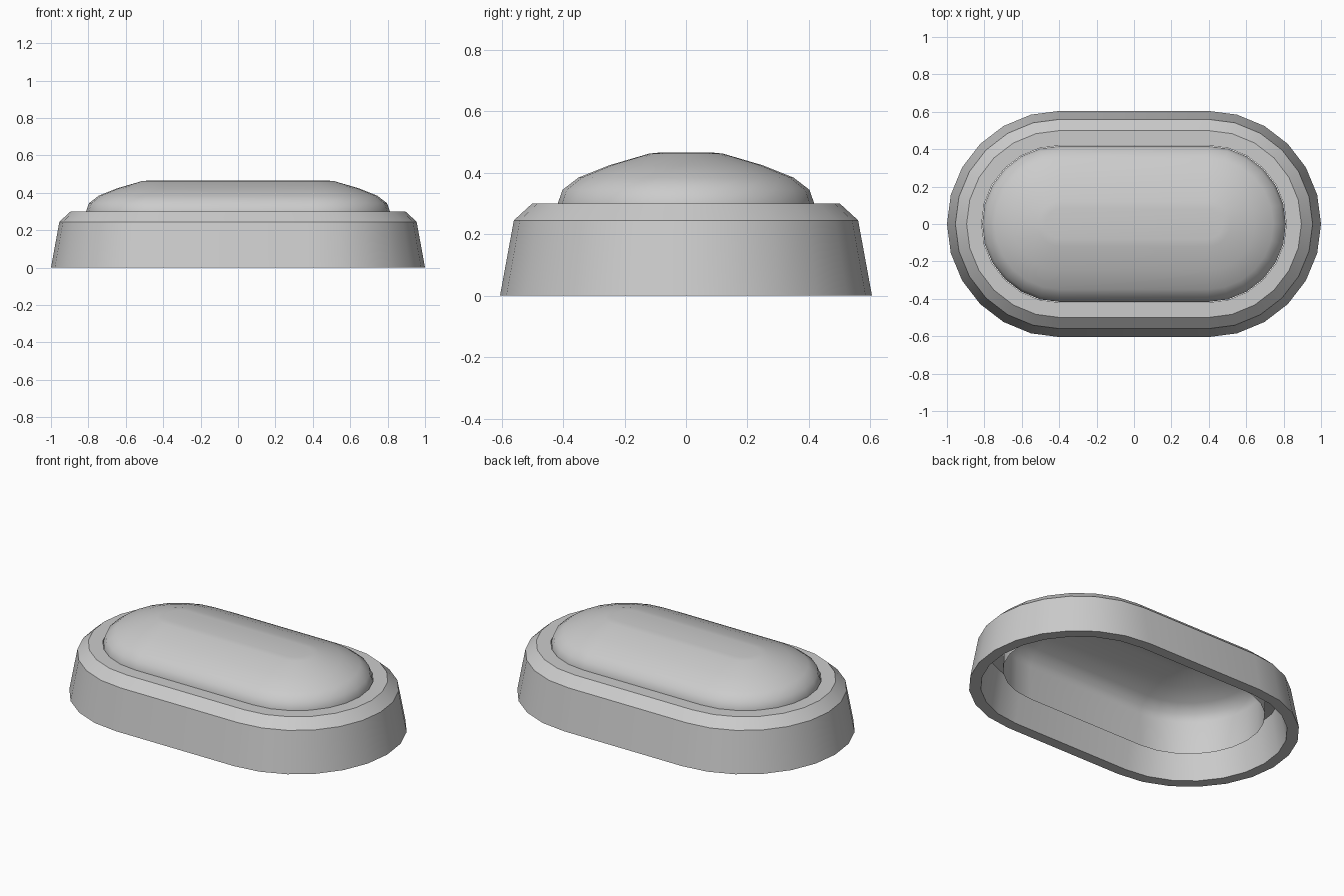
import bpy, bmesh, math

if "Cube" in bpy.data.objects:
    bpy.data.objects.remove(bpy.data.objects["Cube"])

HALF_STRAIGHT = 0.395   # half length of the straight sides
SEGS = 12               # facets on each rounded end


def stadium(bm, r, z):
    """One ring of vertices: two half circles joined by straight sides."""
    ring = []
    for side in (1, -1):
        for i in range(SEGS + 1):
            a = math.pi * i / SEGS - math.pi / 2
            ring.append(bm.verts.new((side * (HALF_STRAIGHT + r * math.cos(a)),
                                      side * r * math.sin(a), z)))
    return ring


def sweep(name, profile, closed=False, cap=False, angle=30):
    """Skin stadium rings given as (radius, height) pairs."""
    bm = bmesh.new()
    rings = [stadium(bm, r, z) for r, z in profile]
    pairs = list(zip(rings, rings[1:]))
    if closed:
        pairs.append((rings[-1], rings[0]))
    n = len(rings[0])
    for lo, hi in pairs:
        for i in range(n):
            j = (i + 1) % n
            bm.faces.new((lo[i], lo[j], hi[j], hi[i]))
    if cap:
        bm.faces.new(rings[-1])
    mesh = bpy.data.meshes.new(name)
    bm.to_mesh(mesh)
    bm.free()
    ob = bpy.data.objects.new(name, mesh)
    bpy.context.collection.objects.link(ob)
    bpy.ops.object.select_all(action='DESELECT')
    bpy.context.view_layer.objects.active = ob
    ob.select_set(True)
    bpy.ops.object.shade_smooth_by_angle(angle=math.radians(angle))
    return ob


# hollow housing: tapered wall, chamfer, flat lip, and the inside wall
sweep("housing", [(0.605, 0), (0.56, 0.245), (0.50, 0.30), (0.42, 0.30),
                  (0.42, 0.25), (0.50, 0.235), (0.54, 0)], closed=True)

# thin domed lens whose skirt hangs down inside the housing
sweep("lens", [(0.417, 0.10), (0.417, 0.30), (0.402, 0.344), (0.35, 0.384),
               (0.25, 0.424), (0.12, 0.462), (0.08, 0.466)],
      cap=True, angle=40)
